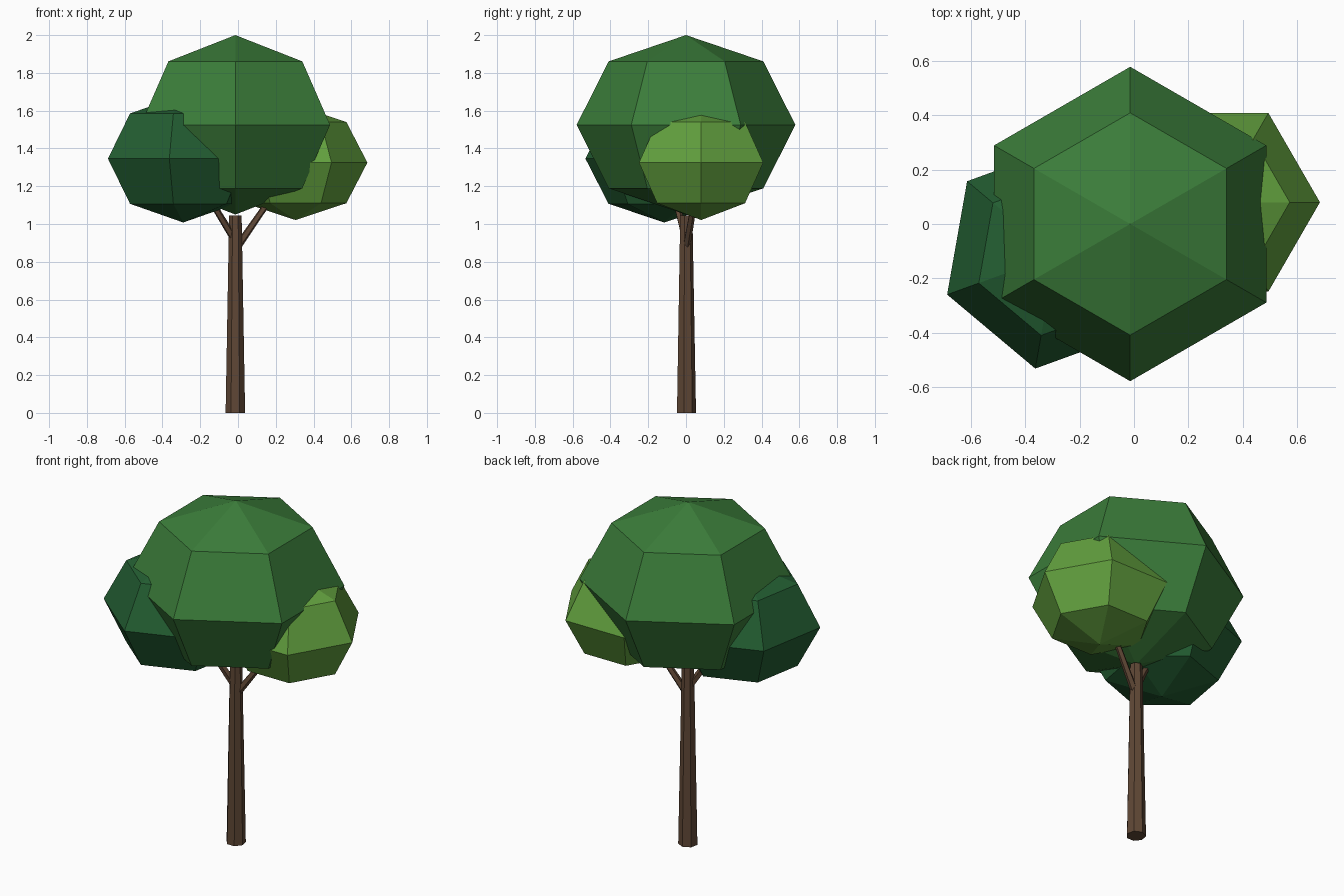
import bpy, bmesh, math
from mathutils import Vector

if "Cube" in bpy.data.objects:
    bpy.data.objects.remove(bpy.data.objects["Cube"])


def material(name, r, g, b):
    lin = lambda c: ((c / 255 + 0.055) / 1.055) ** 2.4
    m = bpy.data.materials.new(name)
    m.diffuse_color = (lin(r), lin(g), lin(b), 1)
    m.use_nodes = True
    m.node_tree.nodes["Principled BSDF"].inputs["Base Color"].default_value = m.diffuse_color
    return m


def add_object(name, bm, mat):
    bmesh.ops.recalc_face_normals(bm, faces=bm.faces)
    me = bpy.data.meshes.new(name)
    bm.to_mesh(me)
    bm.free()
    me.materials.append(mat)
    ob = bpy.data.objects.new(name, me)
    bpy.context.collection.objects.link(ob)
    return ob


def leaf_ball(name, centre, radius, height, turn, mat):
    """Six-sided ball with three rings and two poles."""
    bm = bmesh.new()
    c = Vector(centre)
    rings = []
    for lat in (-45, 0, 45):
        a = math.radians(lat)
        ring = []
        for i in range(6):
            t = math.radians(turn + 60 * i)
            ring.append(bm.verts.new(c + Vector((
                radius * math.cos(a) * math.cos(t),
                radius * math.cos(a) * math.sin(t),
                height * math.sin(a)))))
        rings.append(ring)
    low = bm.verts.new(c - Vector((0, 0, height)))
    high = bm.verts.new(c + Vector((0, 0, height)))
    for i in range(6):
        j = (i + 1) % 6
        bm.faces.new((low, rings[0][j], rings[0][i]))
        bm.faces.new((high, rings[2][i], rings[2][j]))
        for a, b in zip(rings, rings[1:]):
            bm.faces.new((a[i], a[j], b[j], b[i]))
    add_object(name, bm, mat)


def limb(name, start, end, r1, r2, sides, mat):
    """Tapered flat-sided cylinder between two points."""
    start, end = Vector(start), Vector(end)
    d = end - start
    q = Vector((0, 0, 1)).rotation_difference(d)
    bm = bmesh.new()
    loops = []
    for p, r in ((start, r1), (end, r2)):
        loops.append([bm.verts.new(p + q @ Vector((
            r * math.sin(math.tau * i / sides),
            r * math.cos(math.tau * i / sides), 0))) for i in range(sides)])
    for i in range(sides):
        j = (i + 1) % sides
        bm.faces.new((loops[0][i], loops[0][j], loops[1][j], loops[1][i]))
    for l in loops:
        bm.faces.new(l)
    add_object(name, bm, mat)


bark = material("brown bark", 95, 71, 53)
mid = material("mid green", 59, 125, 58)
light = material("light green", 98, 160, 62)
dark = material("dark green", 35, 94, 50)

# Trunk and two branches reaching into the side clumps
limb("trunk", (-0.014, 0, 0), (-0.014, 0, 1.045), 0.053, 0.034, 7, bark)
limb("right_branch", (-0.01, 0, 0.87), (0.26, 0.068, 1.26), 0.021, 0.014, 5, bark)
limb("left_branch", (-0.014, 0, 0.91), (-0.24, -0.095, 1.28), 0.021, 0.014, 5, bark)

# Foliage
leaf_ball("main_crown", (-0.014, 0, 1.525), 0.579, 0.475, 30, mid)
leaf_ball("right_clump", (0.305, 0.08, 1.325), 0.38, 0.304, 0, light)
leaf_ball("left_clump", (-0.29, -0.115, 1.346), 0.424, 0.338, 20, dark)
